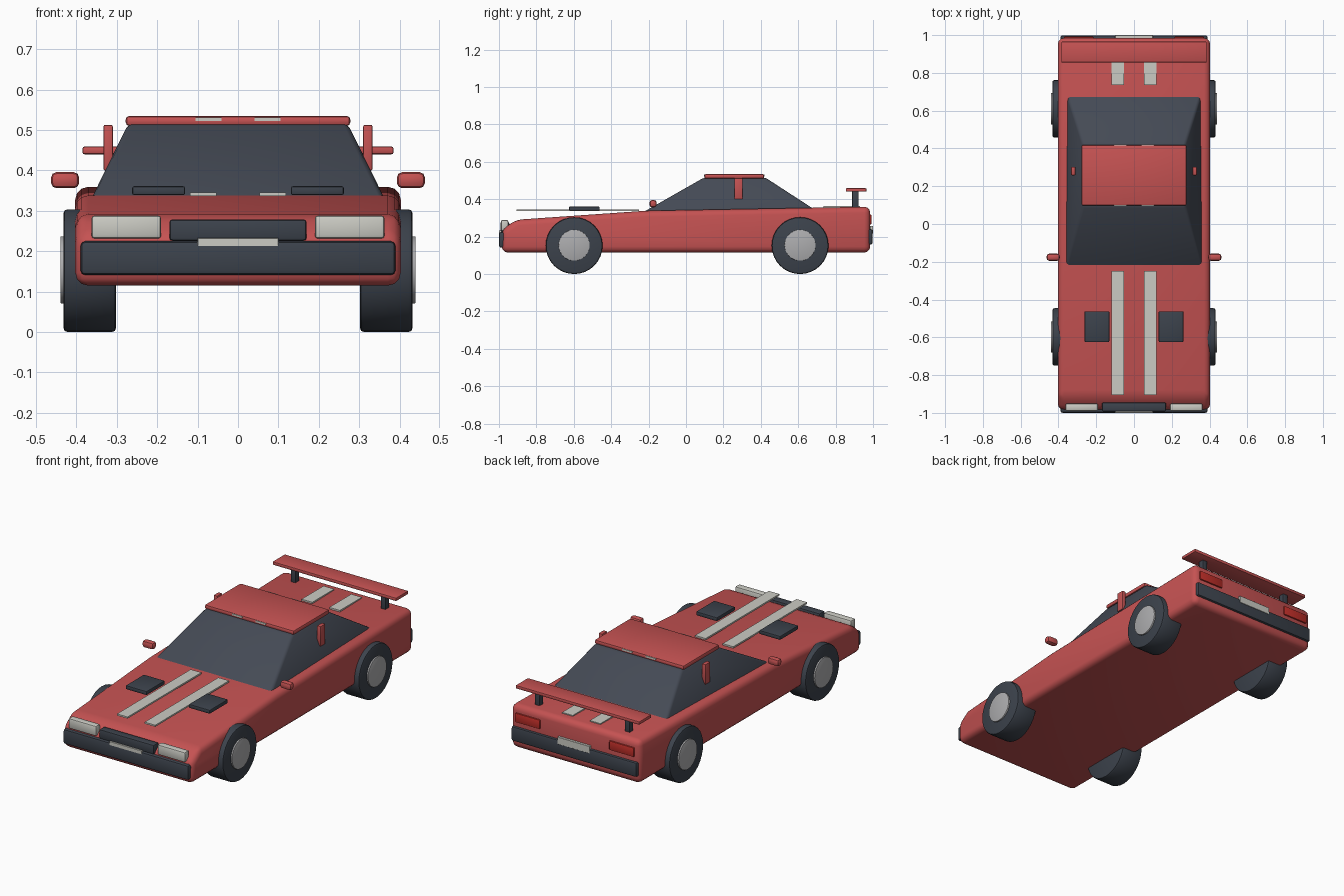
import bpy, bmesh, math
from mathutils import Matrix, Vector

if "Cube" in bpy.data.objects:
    bpy.data.objects.remove(bpy.data.objects["Cube"])


def mat(name, r, g, b):
    m = bpy.data.materials.new(name)
    m.diffuse_color = (r, g, b, 1)
    m.use_nodes = True
    m.node_tree.nodes["Principled BSDF"].inputs["Base Color"].default_value = m.diffuse_color
    return m


RED = mat("red_paint", 0.56, 0.085, 0.085)
DARK = mat("dark_trim", 0.045, 0.055, 0.072)
GLASS = mat("dark_glass", 0.058, 0.068, 0.09)
PALE = mat("pale_white", 0.6, 0.6, 0.55)
HUB = mat("hub_grey", 0.42, 0.42, 0.43)
TAIL = mat("tail_red", 0.52, 0.028, 0.022)


def finish(name, bm, material, bevel=0.0, segs=2, min_angle=20):
    """Bevel the sharp edges, shade smooth by angle and link the object."""
    bmesh.ops.recalc_face_normals(bm, faces=bm.faces)
    if bevel:
        edges = [e for e in bm.edges
                 if e.calc_face_angle(0) > math.radians(min_angle)]
        bmesh.ops.bevel(bm, geom=edges, offset=bevel, segments=segs,
                        profile=0.5, affect='EDGES', clamp_overlap=True)
    me = bpy.data.meshes.new(name)
    bm.to_mesh(me)
    bm.free()
    me.shade_smooth()
    me.set_sharp_from_angle(angle=math.radians(32))
    me.materials.append(material)
    ob = bpy.data.objects.new(name, me)
    bpy.context.collection.objects.link(ob)
    return ob


def box(name, x, y, z, material, bevel=0.0, segs=2):
    """Box given by (min, max) ranges on each axis."""
    bm = bmesh.new()
    bmesh.ops.create_cube(bm, size=1)
    for v in bm.verts:
        v.co = Vector([(r[0] + r[1]) / 2 + c * (r[1] - r[0])
                       for r, c in zip((x, y, z), v.co)])
    return finish(name, bm, material, bevel, segs)


def pair(name, x, y, z, material, bevel=0.0, segs=2):
    """Box mirrored to both sides of the car."""
    box("left_" + name, (-x[1], -x[0]), y, z, material, bevel, segs)
    box("right_" + name, x, y, z, material, bevel, segs)


def disc(name, x0, x1, y, z, r, material, bevel, n=32):
    """Cylinder lying along x."""
    bm = bmesh.new()
    bmesh.ops.create_cone(bm, cap_ends=True, segments=n, radius1=r, radius2=r,
                          depth=abs(x1 - x0))
    bmesh.ops.transform(bm, verts=bm.verts,
                        matrix=Matrix.Translation(((x0 + x1) / 2, y, z))
                        @ Matrix.Rotation(math.pi / 2, 4, 'Y'))
    finish(name, bm, material, bevel, 2, 45)


# Body: wedge side profile (y, z) extruded across the car
profile = [(-0.985, 0.115), (-0.985, 0.235), (-0.91, 0.29),
           (-0.22, 0.338), (0.985, 0.36), (0.985, 0.115)]
bm = bmesh.new()
face = bm.faces.new([bm.verts.new((-0.403, y, z)) for y, z in profile])
ext = bmesh.ops.extrude_face_region(bm, geom=[face])
bmesh.ops.translate(bm, vec=(0.806, 0, 0),
                    verts=[g for g in ext["geom"] if isinstance(g, bmesh.types.BMVert)])
finish("body", bm, RED, 0.032, 3)

# Cabin glass: tapered block
bm = bmesh.new()
bmesh.ops.create_cube(bm, size=2)
for v in bm.verts:
    top = v.co.z > 0
    sx, sy = v.co.x, v.co.y
    v.co = Vector((sx * (0.272 if top else 0.363),
                   (0.26 + sy * 0.165) if top else (0.24 + sy * 0.47),
                   0.515 if top else 0.33))
finish("cabin_glass", bm, GLASS, 0.012, 2)

# Roof panel and side pillars
box("roof", (-0.278, 0.278), (0.098, 0.418), (0.51, 0.535), RED, 0.009)
pair("pillar", (0.31, 0.333), (0.258, 0.302), (0.40, 0.513), RED, 0.004)

# Racing stripes on hood, roof and rear deck
pair("hood_stripe", (0.053, 0.119), (-0.905, -0.25), (0.337, 0.346), PALE)
pair("roof_stripe", (0.041, 0.105), (0.096, 0.42), (0.522, 0.5315), PALE)
pair("deck_stripe", (0.053, 0.119), (0.735, 0.93), (0.355, 0.3645), PALE)

# Hood vents and wing mirrors
pair("hood_vent", (0.131, 0.262), (-0.625, -0.462), (0.339, 0.361), DARK, 0.005)
pair("mirror", (0.393, 0.463), (-0.195, -0.157), (0.356, 0.396), RED, 0.014)

# Rear spoiler on two posts
box("spoiler_wing", (-0.385, 0.385), (0.855, 0.965), (0.44, 0.459), RED, 0.005)
pair("spoiler_post", (0.265, 0.295), (0.888, 0.922), (0.345, 0.445), DARK, 0.003)

# Nose: bumper, grille, plate and headlights
box("front_bumper", (-0.39, 0.39), (-1.0, -0.955), (0.141, 0.225), DARK, 0.012)
box("grille", (-0.17, 0.17), (-0.992, -0.945), (0.226, 0.279), DARK, 0.008)
box("front_plate", (-0.1, 0.1), (-1.0, -0.985), (0.207, 0.233), PALE, 0.001, 1)
pair("headlight", (0.19, 0.363), (-0.99, -0.95), (0.231, 0.289), PALE, 0.009)

# Tail: bumper, plate and lights
box("rear_bumper", (-0.39, 0.39), (0.96, 0.998), (0.158, 0.24), DARK, 0.01)
box("rear_plate", (-0.1, 0.1), (0.985, 1.0), (0.218, 0.258), PALE, 0.001, 1)
pair("tail_light", (0.215, 0.37), (0.965, 0.993), (0.265, 0.318), TAIL, 0.006)

# Wheels with hub discs
for side, s in (("left", -1), ("right", 1)):
    for end, y in (("front", -0.598), ("rear", 0.61)):
        disc(f"{end}_{side}_tyre", s * 0.302, s * 0.432, y, 0.152, 0.152, DARK, 0.01)
        disc(f"{end}_{side}_hub", s * 0.40, s * 0.44, y, 0.154, 0.083, HUB, 0.002)
